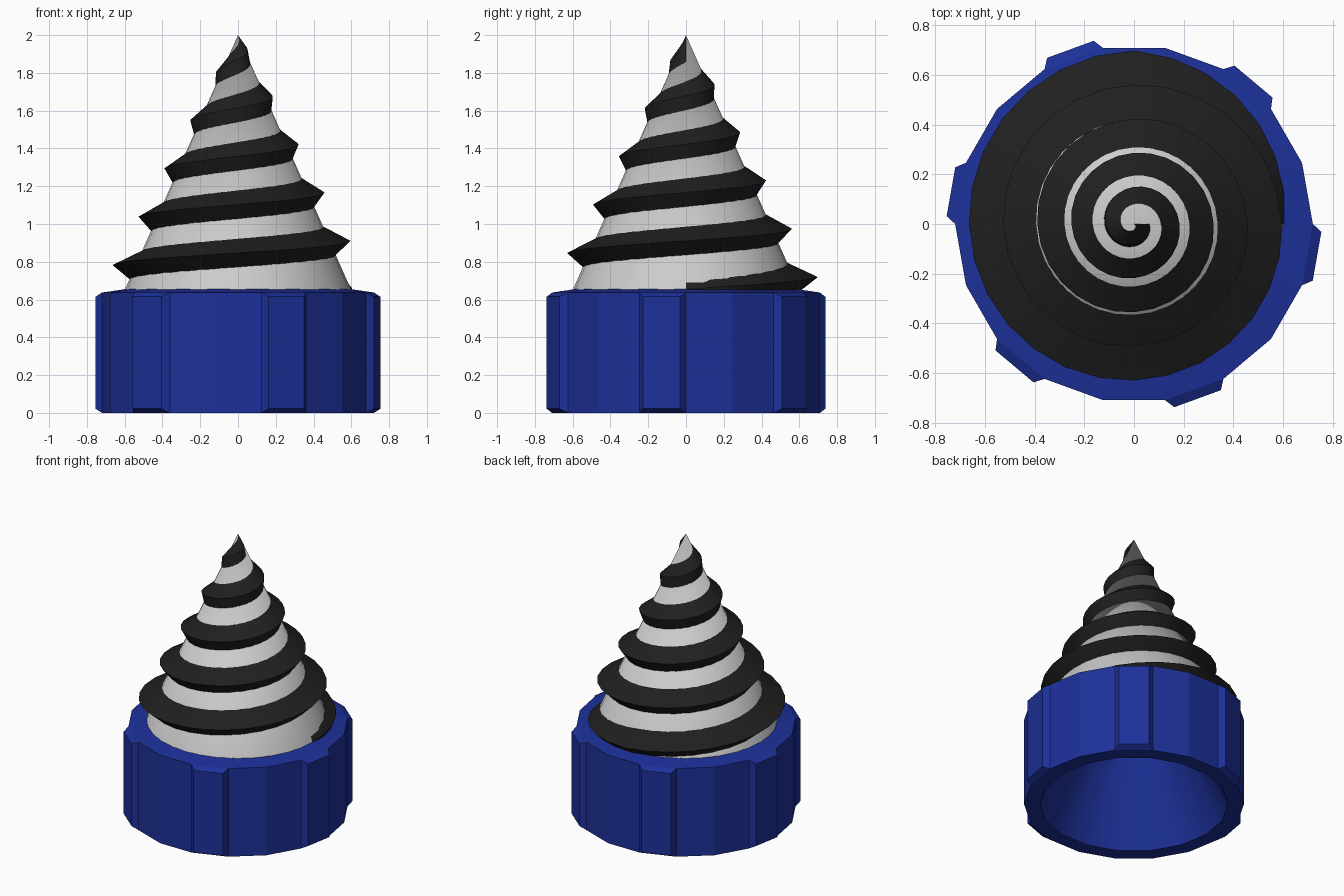
import bpy, bmesh
from math import cos, sin, pi, radians, atan2, hypot
from mathutils import Vector

if "Cube" in bpy.data.objects:
    bpy.data.objects.remove(bpy.data.objects["Cube"])


def polar(r, a, z):
    return Vector((r * cos(a), r * sin(a), z))


def material(name, rgb):
    m = bpy.data.materials.new(name)
    m.diffuse_color = (*rgb, 1)
    m.use_nodes = True
    m.node_tree.nodes["Principled BSDF"].inputs["Base Color"].default_value = m.diffuse_color
    return m


def finish(bm, name, mat=None, angle=None):
    bmesh.ops.recalc_face_normals(bm, faces=bm.faces)
    me = bpy.data.meshes.new(name)
    bm.to_mesh(me)
    bm.free()
    ob = bpy.data.objects.new(name, me)
    bpy.context.collection.objects.link(ob)
    if mat:
        me.materials.append(mat)
    if angle:
        bpy.ops.object.select_all(action='DESELECT')
        ob.select_set(True)
        bpy.context.view_layer.objects.active = ob
        bpy.ops.object.shade_smooth_by_angle(angle=radians(angle))
    return ob


blue = material("blue", (0.012, 0.03, 0.32))
black = material("black", (0.014, 0.014, 0.014))

# Collar: hollow 18-sided ring with six grip ribs
N = 18
bm = bmesh.new()
profile = [(0.3, 0.62), (0.615, 0), (0.72, 0), (0.72, 0.637), (0.6, 0.655)]
rings = [[bm.verts.new(polar(r, 2 * pi * i / N, z)) for i in range(N)]
         for r, z in profile]
rib_faces = []
for k in range(len(rings) - 1):
    for i in range(N):
        j = (i + 1) % N
        f = bm.faces.new((rings[k][i], rings[k][j], rings[k + 1][j], rings[k + 1][i]))
        f.smooth = k == 0
        if k == 2 and i % 3 == 2:
            rib_faces.append(f)
bm.faces.new(rings[0])
bmesh.ops.recalc_face_normals(bm, faces=bm.faces)

# Grip ribs: raised, slightly tapered panels
for f in bmesh.ops.extrude_discrete_faces(bm, faces=rib_faces)['faces']:
    c = f.calc_center_median()
    mid = atan2(c.y, c.x)
    for v in f.verts:
        side = 1 if sin(atan2(v.co.y, v.co.x) - mid) > 0 else -1
        z = 0.022 if v.co.z < 0.3 else 0.615
        v.co = polar(0.755, mid + side * radians(7.6), z)
finish(bm, "collar", blue)

# Cone
TIP, SLOPE = 2.0, 0.6 / 1.35


def cone_r(z):
    return max(0.0, (TIP - z) * SLOPE)


bm = bmesh.new()
bmesh.ops.create_cone(bm, segments=32, radius1=cone_r(0.63), radius2=0,
                      depth=TIP - 0.63, cap_ends=False)
bmesh.ops.translate(bm, verts=bm.verts, vec=(0, 0, (TIP + 0.63) / 2))
finish(bm, "cone", None, 30)

# Spiral thread: ridge section swept five turns, growing in over the first quarter
SEG, TURNS = 28, 5
bm = bmesh.new()
sections = []
for s in range(SEG * TURNS + 1):
    t = s / SEG
    a, z = 2 * pi * t, 0.655 + 0.256 * t
    grow = min(1, t / 0.25)
    half = 0.035 + 0.04 * grow
    base = cone_r(z)
    peak = base + 0.005 + (0.13 - 0.0235 * t) * grow
    low, high = z - half, min(z + half, TIP)
    sections.append([bm.verts.new(p) for p in (
        polar(cone_r(low), a, low),
        polar(peak, a, z),
        polar(cone_r(high), a, high),
        polar(base * 0.93, a, z))])
for p, q in zip(sections, sections[1:]):
    for i in range(4):
        j = (i + 1) % 4
        bm.faces.new((p[i], p[j], q[j], q[i]))
bm.faces.new(sections[0])
bm.faces.new(sections[-1])
finish(bm, "spiral_thread", black, 30)
